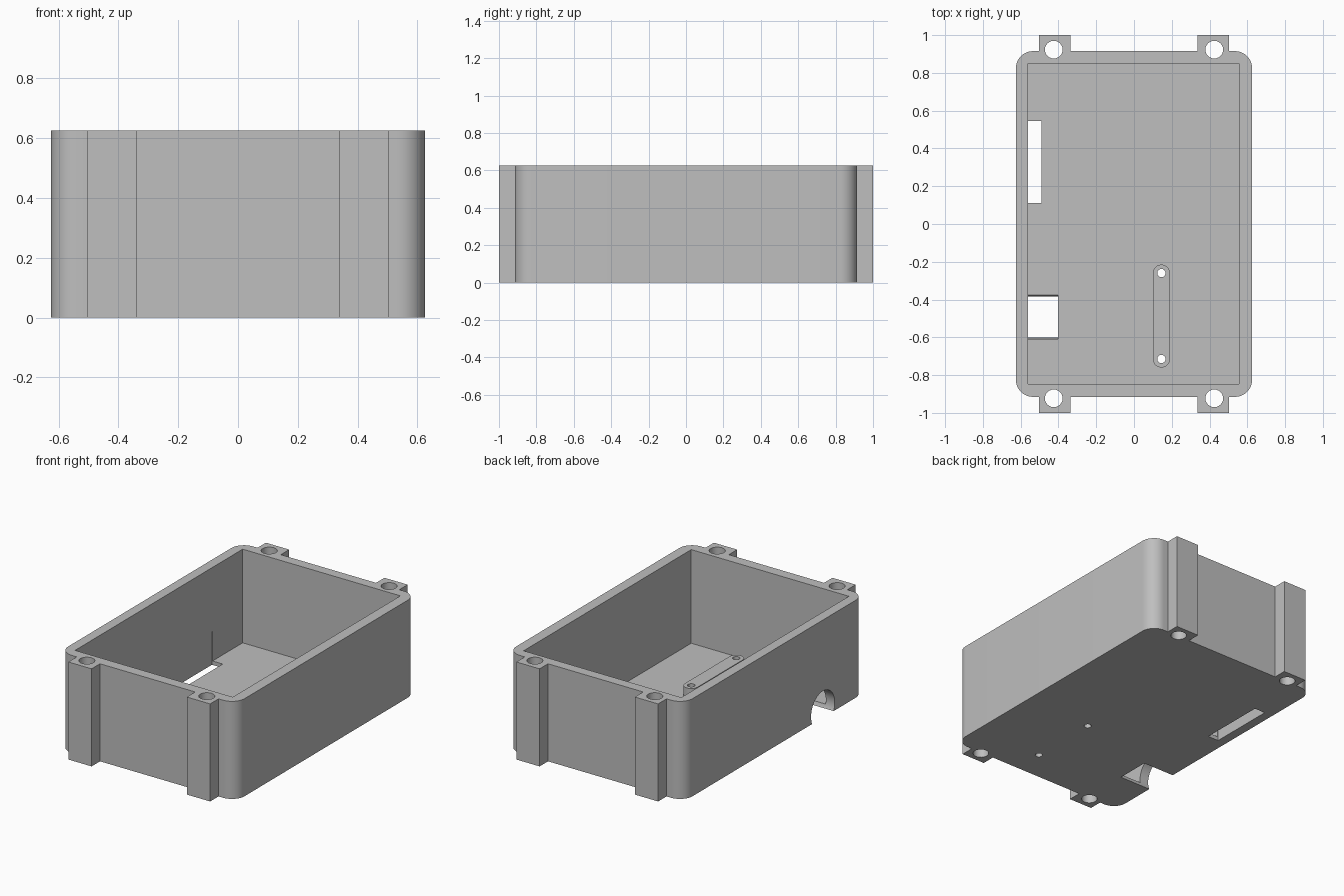
import bpy, bmesh, math
from mathutils import Matrix

cube = bpy.data.objects.get("Cube")
if cube:
    bpy.data.objects.remove(cube, do_unlink=True)

grey = bpy.data.materials.new("light_grey")
grey.use_nodes = True
COLOR = (0.52, 0.52, 0.52, 1)
grey.diffuse_color = COLOR
grey.node_tree.nodes["Principled BSDF"].inputs["Base Color"].default_value = COLOR

H = 0.625        # case height
FLOOR = 0.025    # floor thickness


def arc(cx, cy, r, a0, a1, n):
    """Points on an arc, angles in degrees."""
    angles = [math.radians(a0 + (a1 - a0) * i / n) for i in range(n + 1)]
    return [(cx + r * math.cos(a), cy + r * math.sin(a)) for a in angles]


def rect(x0, x1, y0, y1):
    return [(x0, y0), (x1, y0), (x1, y1), (x0, y1)]


def prism(name, outline, z0, z1, matrix=None):
    """Extrude a flat outline from z0 to z1."""
    bm = bmesh.new()
    face = bm.faces.new([bm.verts.new((x, y, z0)) for x, y in outline])
    top = bmesh.ops.extrude_face_region(bm, geom=[face])["geom"]
    verts = [v for v in top if isinstance(v, bmesh.types.BMVert)]
    bmesh.ops.translate(bm, verts=verts, vec=(0, 0, z1 - z0))
    if matrix:
        bm.transform(matrix)
    bmesh.ops.recalc_face_normals(bm, faces=bm.faces)
    mesh = bpy.data.meshes.new(name)
    bm.to_mesh(mesh)
    bm.free()
    obj = bpy.data.objects.new(name, mesh)
    bpy.context.collection.objects.link(obj)
    mesh.materials.append(grey)
    return obj


def activate(obj):
    bpy.ops.object.select_all(action="DESELECT")
    obj.select_set(True)
    bpy.context.view_layer.objects.active = obj


def cut(obj, cutter):
    """Subtract a cutter and discard it."""
    cutter.hide_render = True
    mod = obj.modifiers.new("cut", "BOOLEAN")
    mod.operation = "DIFFERENCE"
    mod.solver = "EXACT"
    mod.object = cutter
    activate(obj)
    bpy.ops.object.modifier_apply(modifier=mod.name)
    bpy.data.objects.remove(cutter, do_unlink=True)


# Case outline: rounded corner plus screw lug, mirrored into four quadrants
quarter = arc(0.535, 0.825, 0.09, 0, 90, 12)
quarter += [(0.5025, 0.915), (0.5025, 1.0), (0.3375, 1.0), (0.3375, 0.915)]
back = quarter + [(-x, y) for x, y in reversed(quarter)]
outline = back + [(x, -y) for x, y in reversed(back)]
case = prism("case_body", outline, 0, H)

# Open interior
cut(case, prism("interior_cutter", rect(-0.562, 0.556, -0.847, 0.85), FLOOR, H + 0.2))

# Screw holes through the lugs
for sx in (-1, 1):
    for sy in (-1, 1):
        hole = arc(sx * 0.425, sy * 0.923, 0.047, 0, 345, 23)
        cut(case, prism("screw_hole_cutter", hole, -0.1, H + 0.1))

# Floor slot with a shallow pocket in the side wall
cut(case, prism("slot_cutter", rect(-0.566, -0.49, 0.11, 0.545), -0.1, 0.215))

# Round cable port lying along x, breaking through the wall and floor
along_x = Matrix.Translation((0, -0.493, 0.05)) @ Matrix.Rotation(math.pi / 2, 4, "Y")
cut(case, prism("port_cutter", arc(0, 0, 0.12, 0, 352.5, 47), -0.75, -0.403, along_x))

# Raised mounting strip on the floor
X, Y0, Y1, R = 0.145, -0.715, -0.26, 0.045
strip_outline = arc(X, Y1, R, 0, 180, 16) + arc(X, Y0, R, 180, 360, 16)
strip = prism("mounting_strip", strip_outline, FLOOR, 0.09)
for y in (Y0, Y1):
    for part in (case, strip):
        cut(part, prism("pin_hole_cutter", arc(X, y, 0.022, 0, 337.5, 15), -0.1, 0.2))

for part in (case, strip):
    activate(part)
    bpy.ops.object.shade_smooth_by_angle(angle=math.radians(30))
